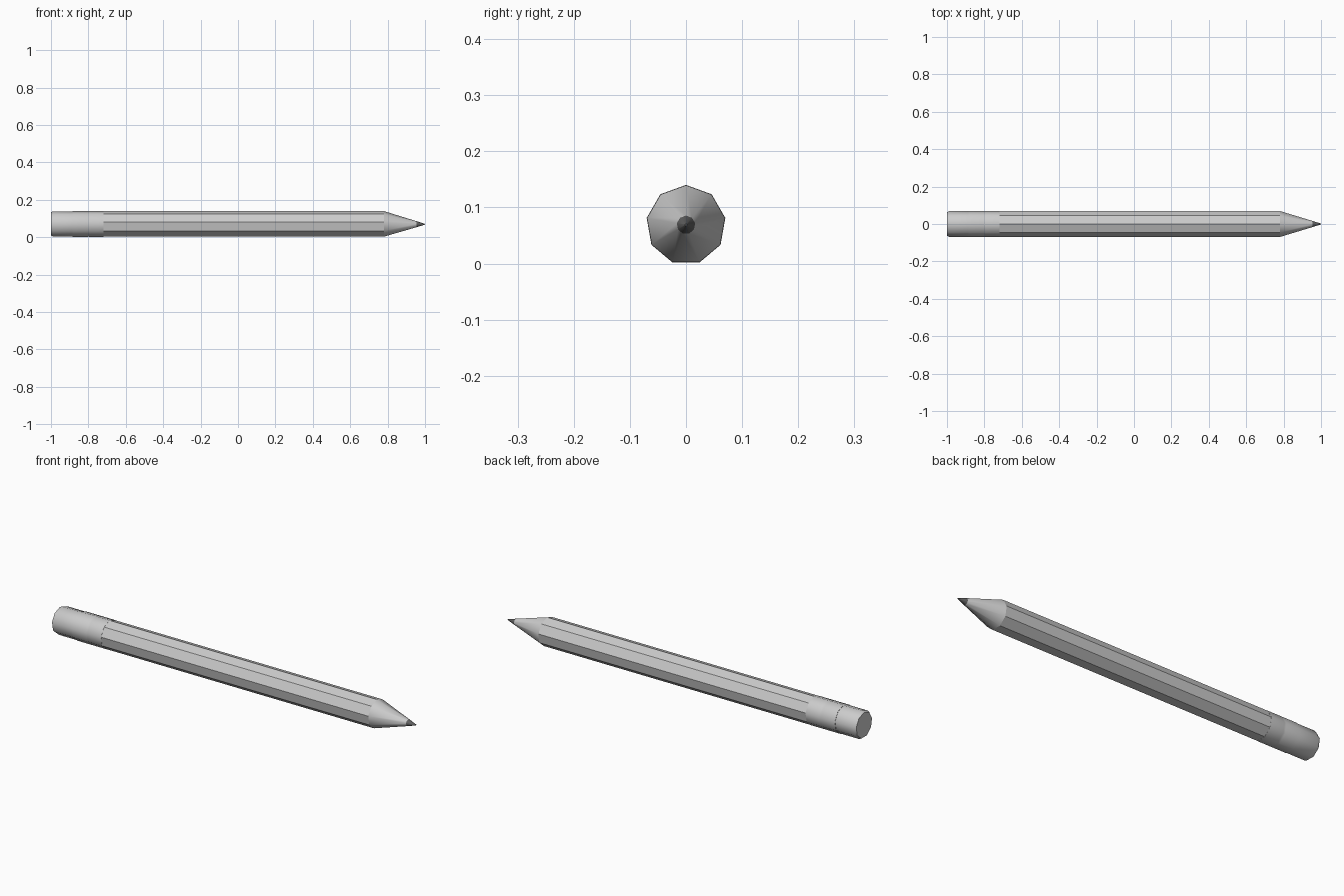
import bpy, bmesh, math

if "Cube" in bpy.data.objects:
    bpy.data.objects.remove(bpy.data.objects["Cube"])

SIDES = 9
AXIS_Z = 0.069


def grey(name, v):
    m = bpy.data.materials.new(name)
    m.diffuse_color = (v, v, v, 1)
    m.use_nodes = True
    m.node_tree.nodes["Principled BSDF"].inputs["Base Color"].default_value = m.diffuse_color
    return m


def lathe(name, profile, smooth, mat=None):
    """Nine-sided solid along x from (x, radius) pairs."""
    bm = bmesh.new()
    rings = []
    for x, r in profile:
        rings.append([bm.verts.new((x, r * math.sin(a), AXIS_Z + r * math.cos(a)))
                      for a in (2 * math.pi * i / SIDES for i in range(SIDES))])
    for a, b in zip(rings, rings[1:]):
        for i in range(SIDES):
            j = (i + 1) % SIDES
            bm.faces.new((a[i], a[j], b[j], b[i]))
    bm.faces.new(rings[0])
    bm.faces.new(rings[-1])
    bmesh.ops.recalc_face_normals(bm, faces=bm.faces)
    me = bpy.data.meshes.new(name)
    bm.to_mesh(me)
    bm.free()
    ob = bpy.data.objects.new(name, me)
    bpy.context.collection.objects.link(ob)
    if mat:
        me.materials.append(mat)
    if smooth:
        bpy.ops.object.select_all(action='DESELECT')
        ob.select_set(True)
        bpy.context.view_layer.objects.active = ob
        bpy.ops.object.shade_smooth_by_angle(angle=math.radians(50))
    return ob


# Faceted wooden shaft
lathe("shaft", [(-0.72, 0.0705), (0.78, 0.0705)], False, grey("paint", 0.55))
# Sharpened wood cone and graphite point
lathe("wood_cone", [(0.78, 0.0705), (0.955, 0.0165)], True)
lathe("lead", [(0.955, 0.0165), (1.0, 0.002)], True, grey("graphite", 0.12))
# Metal band with a shallow groove
lathe("ferrule", [(-0.885, 0.0712), (-0.805, 0.0712), (-0.80, 0.0705),
                  (-0.795, 0.0712), (-0.72, 0.0712)], True)
# Eraser with a bevelled end
lathe("eraser", [(-1.0, 0.064), (-0.988, 0.0695), (-0.885, 0.0695)], True)
